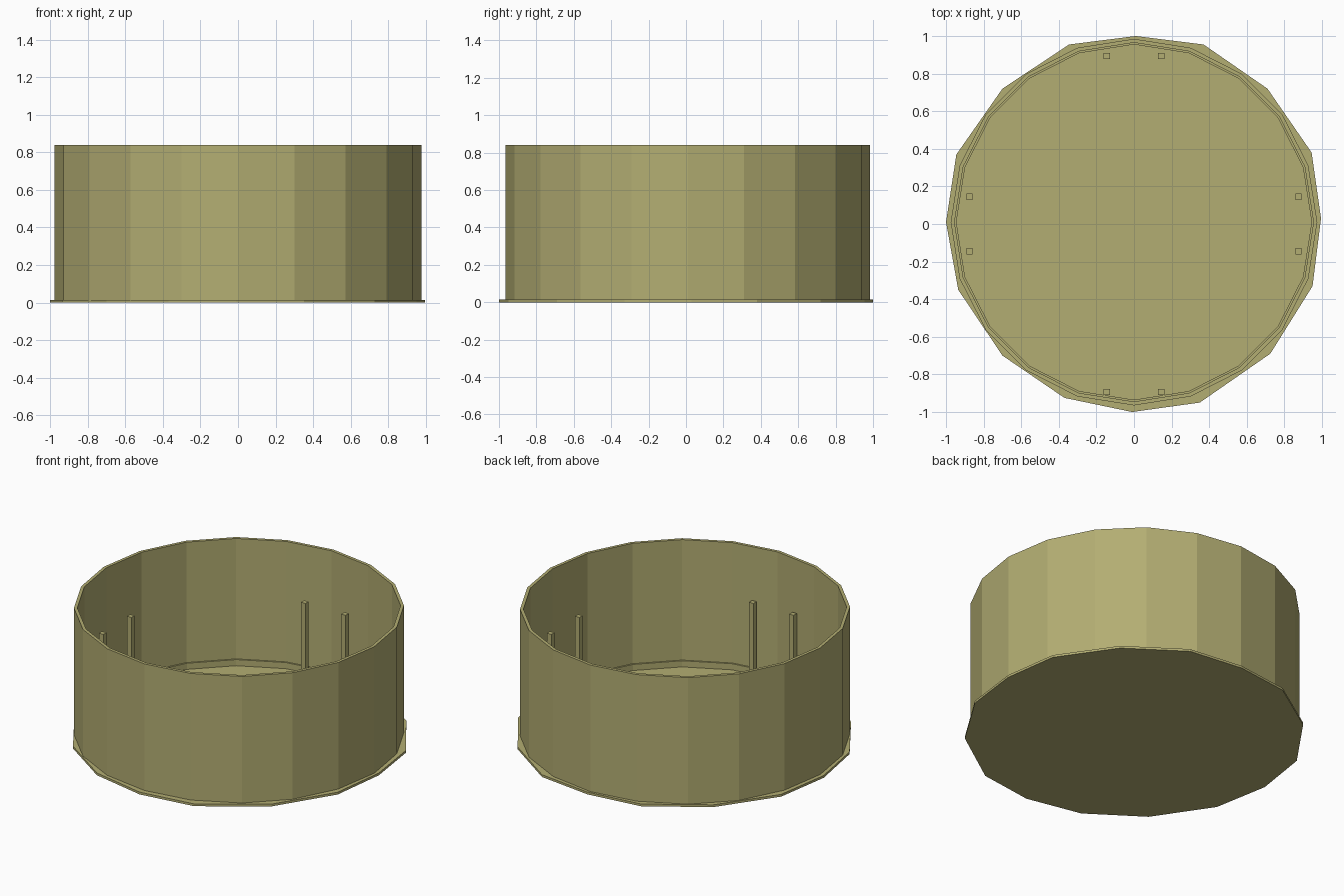
import bpy, bmesh, math

if "Cube" in bpy.data.objects:
    bpy.data.objects.remove(bpy.data.objects["Cube"])

mat = bpy.data.materials.new("olive")
mat.diffuse_color = (0.45, 0.42, 0.17, 1)
mat.use_nodes = True
mat.node_tree.nodes["Principled BSDF"].inputs["Base Color"].default_value = mat.diffuse_color


def finish(name, bm):
    bmesh.ops.recalc_face_normals(bm, faces=bm.faces)
    mesh = bpy.data.meshes.new(name)
    bm.to_mesh(mesh)
    bm.free()
    mesh.materials.append(mat)
    ob = bpy.data.objects.new(name, mesh)
    bpy.context.collection.objects.link(ob)
    return ob


def ring(name, r_out, r_in, z0, z1, sides=20, cy=0.01):
    # square-section hoop with flat facets
    bm = bmesh.new()
    loops = []
    for i in range(sides):
        a = math.tau * i / sides
        loops.append([bm.verts.new((r * math.cos(a), cy + r * math.sin(a), z))
                      for r, z in ((r_out, z0), (r_out, z1), (r_in, z1), (r_in, z0))])
    for i in range(sides):
        a, b = loops[i], loops[(i + 1) % sides]
        for j in range(4):
            k = (j + 1) % 4
            bm.faces.new((a[j], b[j], b[k], a[k]))
    return finish(name, bm)


def box(name, x, y, z0, z1, w):
    bm = bmesh.new()
    bmesh.ops.create_cube(bm, size=1)
    for v in bm.verts:
        v.co = (x + v.co.x * w, y + v.co.y * w, z0 + (v.co.z + 0.5) * (z1 - z0))
    return finish(name, bm)


# Slightly irregular 16-sided base plate
outline = [(0.01, 1.0), (0.37, 0.955), (0.71, 0.72), (0.945, 0.38),
           (0.995, 0.03), (0.95, -0.33), (0.725, -0.69), (0.35, -0.95),
           (-0.01, -1.0), (-0.37, -0.925), (-0.70, -0.70), (-0.935, -0.35),
           (-1.0, 0.01), (-0.945, 0.37), (-0.70, 0.72), (-0.345, 0.955)]
bm = bmesh.new()
face = bm.faces.new([bm.verts.new((x, y, 0)) for x, y in outline])
ext = bmesh.ops.extrude_face_region(bm, geom=[face], use_keep_orig=True)
for v in ext["geom"]:
    if isinstance(v, bmesh.types.BMVert):
        v.co.z = 0.015
finish("base_plate", bm)

# Tall outer wall and the low lip inside its foot
ring("wall", 0.975, 0.955, 0.012, 0.84)
ring("foot_lip", 0.958, 0.945, 0.012, 0.055)

# Four pairs of thin posts just inside the wall
for side in range(4):
    a = side * math.pi / 2
    r = 0.875 if side % 2 == 0 else 0.895
    for s in (-1, 1):
        t = s * 0.145
        box(f"post_{side}_{'left' if s < 0 else 'right'}",
            r * math.cos(a) - t * math.sin(a),
            r * math.sin(a) + t * math.cos(a), 0.012, 0.495, 0.032)
